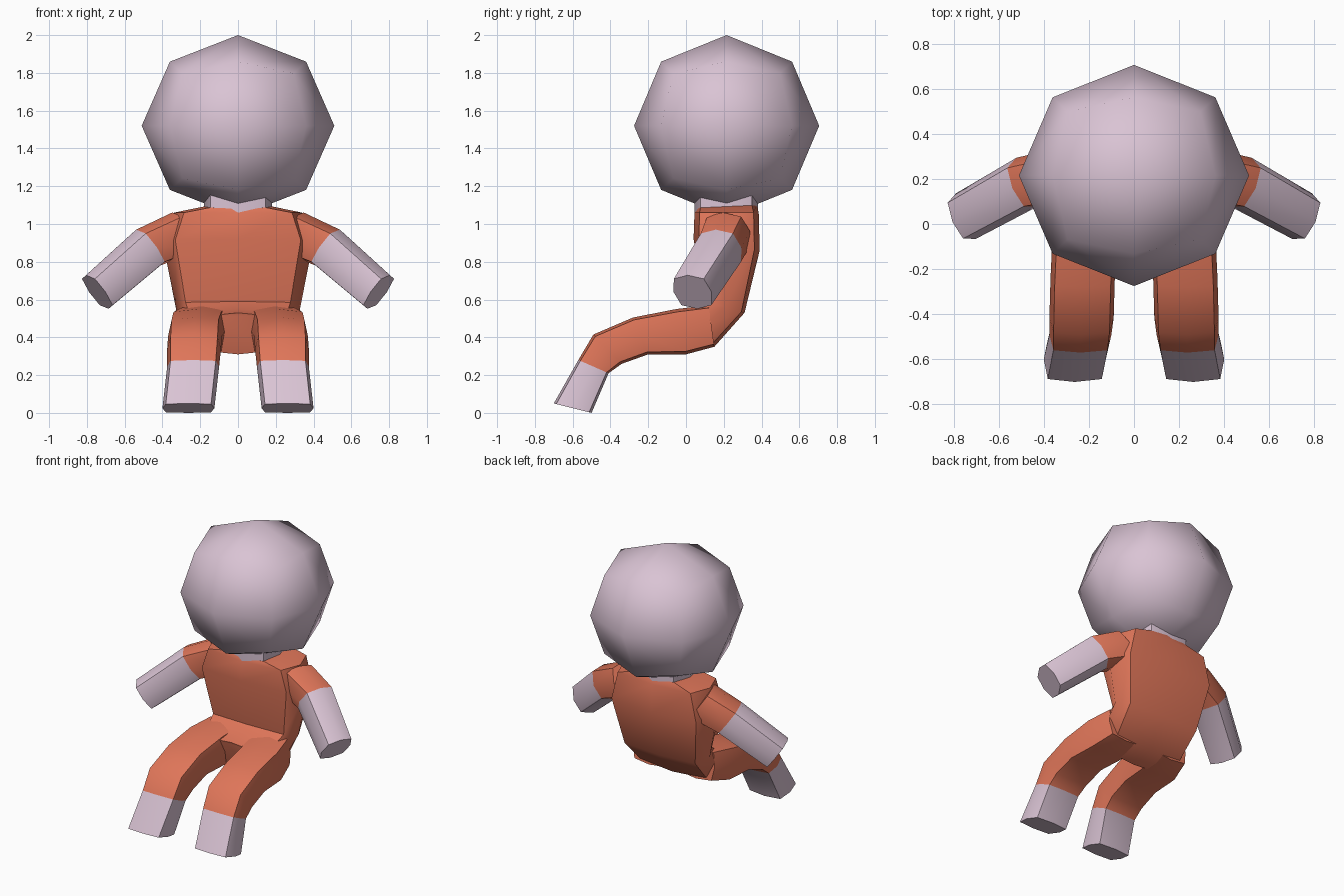
import bpy, bmesh, math
from mathutils import Vector

if "Cube" in bpy.data.objects:
    bpy.data.objects.remove(bpy.data.objects["Cube"])


def material(name, rgb):
    m = bpy.data.materials.new(name)
    m.diffuse_color = (*rgb, 1)
    m.use_nodes = True
    m.node_tree.nodes["Principled BSDF"].inputs["Base Color"].default_value = m.diffuse_color
    return m


SKIN = material("skin", (0.70, 0.55, 0.66))
SUIT = material("suit", (0.74, 0.18, 0.10))


def finish(name, bm, mats, angle):
    bmesh.ops.recalc_face_normals(bm, faces=bm.faces)
    me = bpy.data.meshes.new(name)
    bm.to_mesh(me)
    bm.free()
    for m in mats:
        me.materials.append(m)
    me.shade_smooth()
    me.set_sharp_from_angle(angle=math.radians(angle))
    ob = bpy.data.objects.new(name, me)
    bpy.context.collection.objects.link(ob)
    return ob


def loft(name, sections, mats, split=99, sides=8, power=0.5, mirror=1):
    """Skin rounded-box rings (centre, half-width u, half-depth v)."""
    bm = bmesh.new()
    rings = []
    for c, u, v in sections:
        ring = []
        for i in range(sides):
            a = 2 * math.pi * i / sides
            ca, sa = math.cos(a), math.sin(a)
            ca = math.copysign(abs(ca) ** power if abs(ca) > 1e-6 else 0, ca)
            sa = math.copysign(abs(sa) ** power if abs(sa) > 1e-6 else 0, sa)
            p = c + u * ca + v * sa
            ring.append(bm.verts.new((p.x * mirror, p.y, p.z)))
        rings.append(ring)
    for k in range(len(rings) - 1):
        for i in range(sides):
            j = (i + 1) % sides
            f = bm.faces.new((rings[k][i], rings[k][j], rings[k + 1][j], rings[k + 1][i]))
            f.material_index = 1 if k >= split else 0
    bm.faces.new(rings[0])
    end = bm.faces.new(rings[-1])
    end.material_index = len(mats) - 1
    return finish(name, bm, mats, 55)


def side_section(x0, x1, p, q):
    """Ring spanning x0..x1 between two side-view points (y, z)."""
    a, b = Vector(((x0 + x1) / 2, *p)), Vector(((x0 + x1) / 2, *q))
    return (a + b) / 2, Vector(((x1 - x0) / 2, 0, 0)), (a - b) / 2


# Head: once-subdivided cube pushed out to a sphere
bm = bmesh.new()
bmesh.ops.create_cube(bm, size=2)
bmesh.ops.subdivide_edges(bm, edges=bm.edges[:], cuts=1, use_grid_fill=True)
for v in bm.verts:
    n = v.co.normalized()
    v.co = Vector((n.x * 0.51, n.y * 0.49 + 0.215, n.z * 0.48 + 1.52))
finish("head", bm, [SKIN], 70)

# Neck
loft("neck", [side_section(-0.18, 0.18, (0.045, z), (0.38, z)) for z in (1.04, 1.22)],
     [SKIN], power=0.6)

# Torso, curving forward into the seat
torso = [
    (0.18, (0.05, 1.085), (0.375, 1.10)),
    (0.34, (0.045, 1.06), (0.385, 1.06)),
    (0.395, (0.04, 0.92), (0.39, 0.86)),
    (0.33, (0.10, 0.59), (0.31, 0.53)),
    (0.31, (0.02, 0.55), (0.15, 0.35)),
    (0.20, (-0.08, 0.53), (0.0, 0.31)),
]
loft("torso", [side_section(-w, w, p, q) for w, p, q in torso], [SUIT])

# Legs: trouser part, then bare foot
leg = [
    (0.05, 0.32, (0.12, 0.57), (0.15, 0.35)),
    (0.07, 0.36, (-0.05, 0.55), (0.0, 0.31)),
    (0.085, 0.37, (-0.28, 0.505), (-0.2, 0.31)),
    (0.09, 0.375, (-0.49, 0.415), (-0.34, 0.26)),
    (0.10, 0.375, (-0.57, 0.28), (-0.41, 0.21)),
    (0.125, 0.40, (-0.70, 0.05), (-0.50, 0.00)),
]
# Arms: sleeve, then bare forearm (centre, radius)
arm = [
    ((0.28, 0.225, 0.96), 0.125),
    ((0.475, 0.185, 0.875), 0.118),
    ((0.745, 0.035, 0.64), 0.11),
]
axis = Vector((0.74, -0.32, -0.59)).normalized()
across = axis.cross(Vector((0, 0, 1))).normalized()
up = across.cross(axis)

for side, s in (("right", 1), ("left", -1)):
    loft(side + "_leg", [side_section(*row) for row in leg], [SUIT, SKIN],
         split=4, power=0.4, mirror=s)
    loft(side + "_arm", [(Vector(c), across * r, up * r) for c, r in arm], [SUIT, SKIN],
         split=1, power=0.7, mirror=s)
